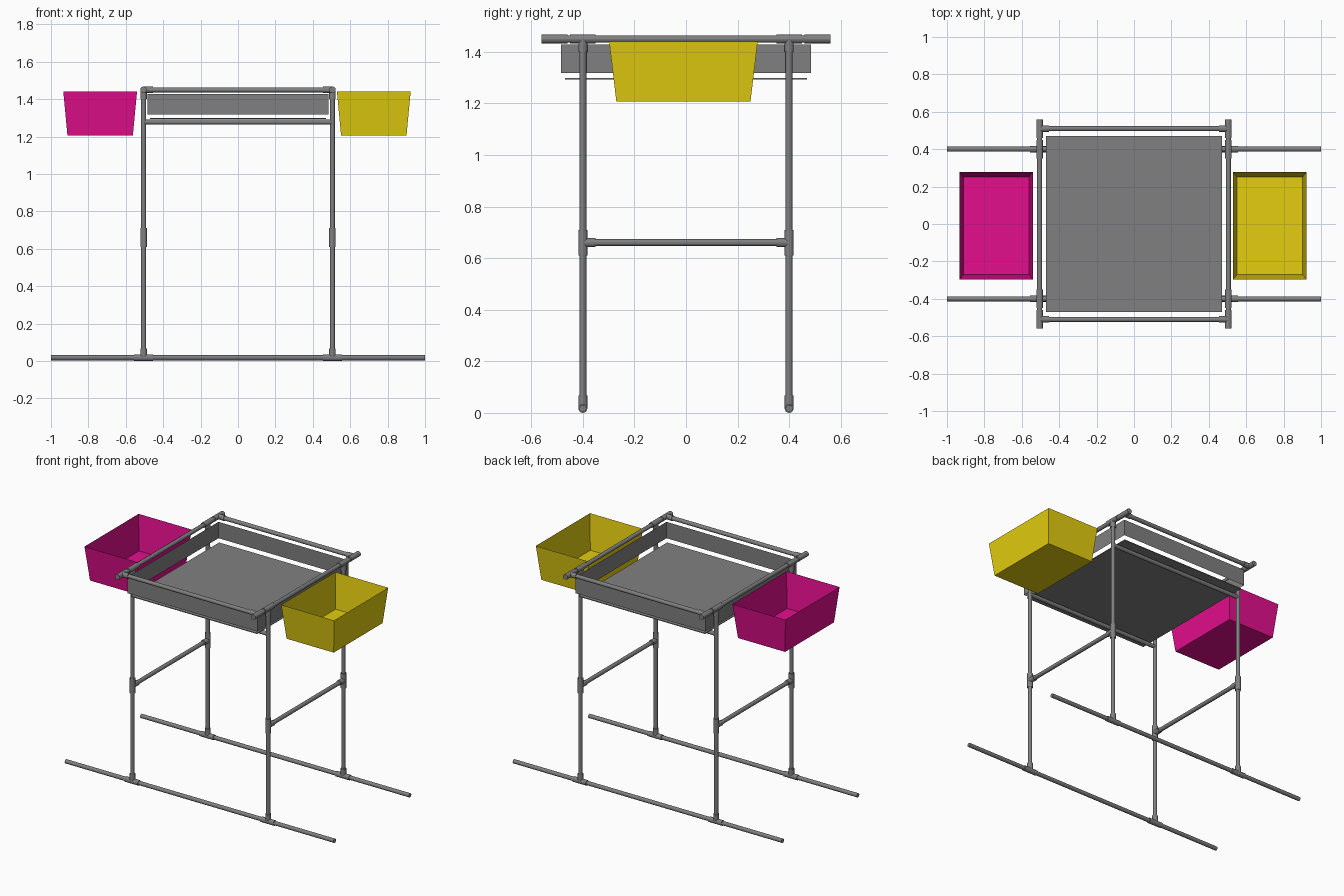
import bpy, bmesh
from mathutils import Vector

if "Cube" in bpy.data.objects:
    bpy.data.objects.remove(bpy.data.objects["Cube"])


def material(name, rgb):
    m = bpy.data.materials.new(name)
    m.diffuse_color = (*rgb, 1)
    m.use_nodes = True
    m.node_tree.nodes["Principled BSDF"].inputs["Base Color"].default_value = m.diffuse_color
    return m


GREY = material("grey", (0.216, 0.216, 0.216))
PINK = material("magenta", (0.77, 0.0045, 0.27))
YELLOW = material("yellow", (0.77, 0.61, 0.005))

PIPE_R, SLEEVE_R = 0.0135, 0.0175
LEG_X, LEG_Y, BAR_Y = 0.505, 0.40, 0.51
BASE_Z, MID_Z, SHELF_Z, TOP_Z = 0.0175, 0.66, 1.277, 1.45


def finish(name, bm, mat):
    me = bpy.data.meshes.new(name)
    bm.to_mesh(me)
    bm.free()
    me.materials.append(mat)
    ob = bpy.data.objects.new(name, me)
    bpy.context.collection.objects.link(ob)
    return ob


def tube(name, a, b, r=PIPE_R):
    a, b = Vector(a), Vector(b)
    d = b - a
    bm = bmesh.new()
    bmesh.ops.create_cone(bm, cap_ends=True, segments=16, radius1=r, radius2=r, depth=d.length)
    rot = Vector((0, 0, 1)).rotation_difference(d.normalized()).to_matrix().to_4x4()
    bmesh.ops.transform(bm, matrix=rot, verts=bm.verts)
    bmesh.ops.translate(bm, vec=(a + b) / 2, verts=bm.verts)
    return finish(name, bm, GREY)


def tee(name, centre, run, branch, half=0.05, reach=0.05):
    """Pipe fitting: a sleeve along one axis with a stub along another."""
    c, run, branch = Vector(centre), Vector(run), Vector(branch)
    tube(name + "_sleeve", c - run * half, c + run * half, SLEEVE_R)
    tube(name + "_stub", c, c + branch * reach, SLEEVE_R)


X, Y, Z = Vector((1, 0, 0)), Vector((0, 1, 0)), Vector((0, 0, 1))

# Pipes running left to right: floor rails, shelf supports, top crossbars
for s in (-1, 1):
    tube("floor_rail", (-1, s * LEG_Y, BASE_Z), (1, s * LEG_Y, BASE_Z))
    tube("shelf_support", (-LEG_X, s * LEG_Y, SHELF_Z), (LEG_X, s * LEG_Y, SHELF_Z))
    tube("top_crossbar", (-LEG_X, s * BAR_Y, TOP_Z), (LEG_X, s * BAR_Y, TOP_Z))

# Side frames: legs, brace, top rail and fittings
for sx in (-1, 1):
    x = sx * LEG_X
    tube("side_brace", (x, -LEG_Y, MID_Z), (x, LEG_Y, MID_Z))
    tube("top_rail", (x, -0.55, TOP_Z), (x, 0.55, TOP_Z))
    for sy in (-1, 1):
        y = sy * LEG_Y
        tube("leg", (x, y, BASE_Z), (x, y, TOP_Z))
        tee("floor_tee", (x, y, BASE_Z), X, Z)
        tee("brace_tee", (x, y, MID_Z), Z, -sy * Y)
        tee("leg_top_tee", (x, y, TOP_Z), Y, -Z)
        tee("crossbar_tee", (x, sy * BAR_Y, TOP_Z), Y, -sx * X)

# Shelf panel
bm = bmesh.new()
bmesh.ops.create_cube(bm, size=1)
bmesh.ops.scale(bm, vec=(0.94, 0.94, 0.005), verts=bm.verts)
bmesh.ops.translate(bm, vec=(0, 0, 1.296), verts=bm.verts)
finish("shelf_panel", bm, GREY)


def sheet_box(name, centre, low, high, z0, z1, mat, floor):
    """Thin-sheet box, open on top, with half sizes low and high."""
    bm = bmesh.new()
    rings = []
    for (hx, hy), z in ((low, z0), (high, z1)):
        rings.append([bm.verts.new((centre[0] + i * hx, centre[1] + j * hy, z))
                      for i, j in ((-1, -1), (1, -1), (1, 1), (-1, 1))])
    a, b = rings
    for i in range(4):
        j = (i + 1) % 4
        bm.faces.new((a[i], a[j], b[j], b[i]))
    if floor:
        bm.faces.new(a[::-1])
    return finish(name, bm, mat)


# Skirt around the shelf
sheet_box("shelf_skirt", (0, 0), (0.484, 0.484), (0.484, 0.484), 1.318, 1.428, GREY, False)

# Tapered side bins
for name, x, mat in (("left_bin", -0.737, PINK), ("right_bin", 0.726, YELLOW)):
    sheet_box(name, (x, -0.01), (0.175, 0.26), (0.197, 0.288), 1.207, 1.44, mat, True)
